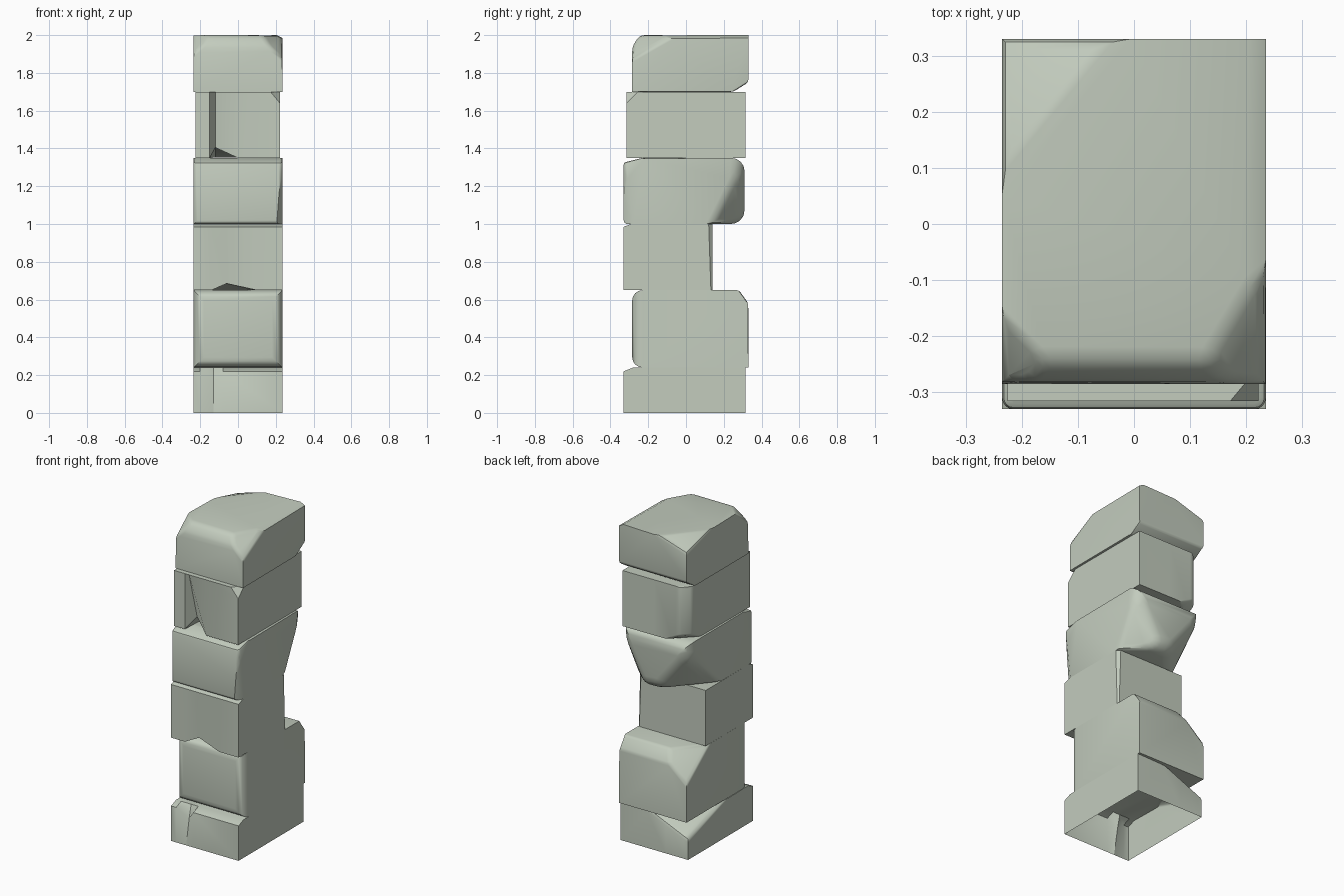
import bpy, bmesh, math
from mathutils import Vector

default = bpy.data.objects.get("Cube")
if default:
    bpy.data.objects.remove(default, do_unlink=True)

# Pale sage stone
stone = bpy.data.materials.new("pale_sage_stone")
stone.use_nodes = True
COLOUR = (0.546, 0.604, 0.515, 1)
stone.diffuse_color = COLOUR
shader = stone.node_tree.nodes["Principled BSDF"]
shader.inputs["Base Color"].default_value = COLOUR
shader.inputs["Roughness"].default_value = 0.9

ALONG = 1e4  # chip extent that runs the whole length of an edge


def round_face(bm, axis, value, width):
    """Round all edges bordering one side of a block."""
    edges = [e for e in bm.edges if all(abs(v.co[axis] - value) < 1e-4 for v in e.verts)]
    bmesh.ops.bevel(bm, geom=edges, offset=width, segments=4, profile=0.5,
                    affect='EDGES', clamp_overlap=True)


def chip(bm, low, high, signs, extents, soft):
    """Break off a corner or edge along a sloping plane, softening the break."""
    corner = Vector([h if s > 0 else l for l, h, s in zip(low, high, signs)])
    normal = Vector([s / e for s, e in zip(signs, extents)])
    point = corner.copy()
    axis = min(range(3), key=lambda i: extents[i])
    point[axis] -= signs[axis] * extents[axis]
    cut = bmesh.ops.bisect_plane(bm, geom=bm.verts[:] + bm.edges[:] + bm.faces[:], dist=1e-5,
                                 plane_co=point, plane_no=normal.normalized(), clear_outer=True)
    rim = [g for g in cut["geom_cut"] if isinstance(g, bmesh.types.BMEdge)]
    if rim:
        bmesh.ops.holes_fill(bm, edges=rim, sides=0)
        rim = [e for e in rim if e.is_valid and e.is_manifold]
        if soft:
            bmesh.ops.bevel(bm, geom=rim, offset=soft, segments=2, profile=0.5,
                            affect='EDGES', clamp_overlap=True)


def dent(bm, xs, y, z, move):
    """Push in one point of the front edge between two slices."""
    for x in xs:
        bmesh.ops.bisect_plane(bm, geom=bm.verts[:] + bm.edges[:] + bm.faces[:], dist=1e-5,
                               plane_co=(x, 0, 0), plane_no=(1, 0, 0))
    spot = Vector((xs[1], y, z))
    vert = min(bm.verts, key=lambda v: (v.co - spot).length)
    vert.co += Vector(move)


def block(name, low, high, rounds=(), chips=(), dents=(), open_base=False):
    bm = bmesh.new()
    bmesh.ops.create_cube(bm, size=1)
    for v in bm.verts:
        v.co = [h if c > 0 else l for c, l, h in zip(v.co, low, high)]
    for axis, value, width in rounds:
        round_face(bm, axis, value, width)
    for signs, extents, soft in chips:
        chip(bm, low, high, signs, extents, soft)
    for d in dents:
        dent(bm, *d)
    bmesh.ops.recalc_face_normals(bm, faces=bm.faces[:])
    if open_base:
        base = [f for f in bm.faces if f.normal.z < -0.99 and f.calc_center_median().z < 0.01]
        bmesh.ops.delete(bm, geom=base, context='FACES')
    bmesh.ops.triangulate(bm, faces=[f for f in bm.faces if len(f.verts) > 4])
    mesh = bpy.data.meshes.new(name)
    bm.to_mesh(mesh)
    bm.free()
    mesh.materials.append(stone)
    obj = bpy.data.objects.new(name, mesh)
    bpy.context.collection.objects.link(obj)
    bpy.ops.object.select_all(action='DESELECT')
    obj.select_set(True)
    bpy.context.view_layer.objects.active = obj
    bpy.ops.object.shade_smooth_by_angle(angle=math.radians(32))


W = 0.235  # half width of the column

# Base block, hollow underneath
block("base_block", (-W, -0.33, 0), (W, 0.315, 0.24),
      chips=[((1, -1, 1), (ALONG, 0.05, 0.02), 0),
             ((-1, 1, 1), (0.26, 0.36, 0.11), 0.02)],
      dents=[((-0.2, -0.13, -0.08), -0.33, 0.22, (0, 0.03, -0.06))],
      open_base=True)

# Second block, softly worn front and broken back corner
block("second_block", (-W, -0.285, 0.24), (W, 0.33, 0.65),
      rounds=[(1, -0.285, 0.055)],
      chips=[((1, 1, 1), (ALONG, 0.05, 0.07), 0.012),
             ((-1, 1, 1), (0.2, 0.22, 0.17), 0.025)])

# Third block, short and set back at the rear
block("third_block", (-W, -0.33, 0.65), (W, 0.14, 1.0),
      chips=[((1, 1, 1), (0.02, 0.02, 0.6), 0),
             ((1, -1, 1), (ALONG, 0.04, 0.015), 0)],
      dents=[((-0.14, -0.06, 0.1), -0.33, 0.65, (0, 0.03, 0.035))])

# Fourth block, bulging rounded rear
block("fourth_block", (-W, -0.33, 1.0), (W, 0.31, 1.35),
      rounds=[(1, 0.31, 0.07), (1, -0.33, 0.02)],
      chips=[((1, -1, 1), (ALONG, 0.1, 0.025), 0.01),
             ((1, 1, -1), (0.18, 0.17, 0.35), 0.03),
             ((-1, 1, -1), (0.24, 0.28, 0.3), 0.04),
             ((1, -1, -1), (0.03, 0.05, 0.4), 0)])

# Fifth block, slightly narrower
block("fifth_block", (-0.225, -0.315, 1.35), (0.222, 0.315, 1.7),
      chips=[((1, -1, 1), (0.05, 0.06, 0.06), 0),
             ((-1, 1, 1), (0.05, 0.06, ALONG), 0.015),
             ((-1, 1, -1), (0.14, 0.14, 0.07), 0.01)],
      dents=[((-0.15, -0.12, 0), -0.315, 1.35, (0, 0.08, 0.055))])

# Top block, domed crown with a broken front corner
block("top_block", (-W, -0.285, 1.7), (W, 0.33, 2.0),
      chips=[((1, -1, 1), (ALONG, 0.04, 0.06), 0.02),
             ((1, 1, 1), (0.03, ALONG, 0.015), 0),
             ((-1, 1, 1), (0.2, 0.24, 0.06), 0.02),
             ((1, -1, 1), (0.13, 0.22, 0.12), 0.02),
             ((-1, -1, 1), (0.12, 0.12, 0.1), 0.02),
             ((1, 1, -1), (ALONG, 0.08, 0.05), 0.012)])
